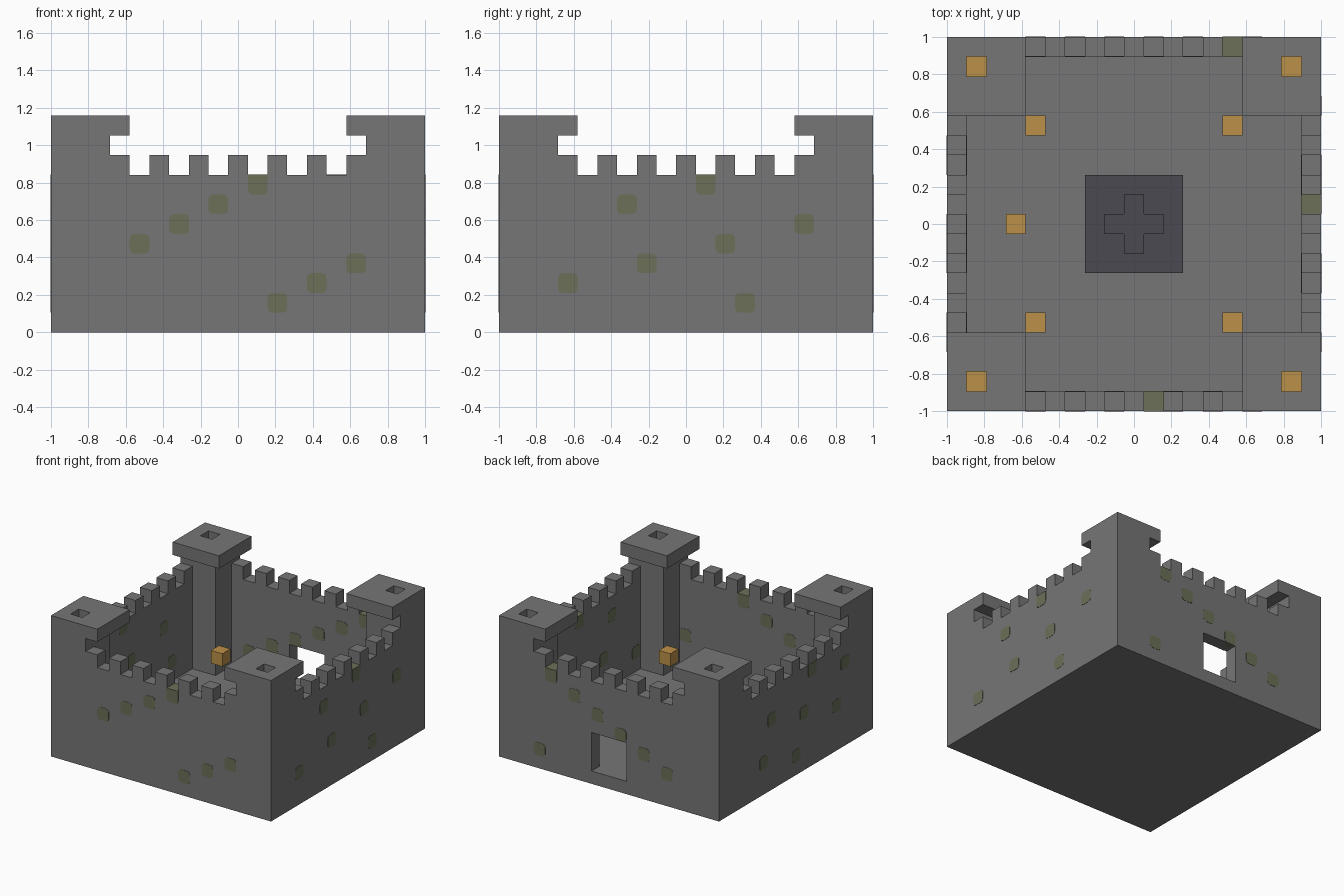
import bpy, bmesh
from mathutils import Vector

if "Cube" in bpy.data.objects:
    bpy.data.objects.remove(bpy.data.objects["Cube"], do_unlink=True)

N = 19            # blocks along each side
U = 2 / N         # size of one block
EPS = 0.02        # relief of the moss plates, in blocks


def material(name, color):
    m = bpy.data.materials.new(name)
    m.use_nodes = True
    m.diffuse_color = (*color, 1)
    bsdf = m.node_tree.nodes["Principled BSDF"]
    bsdf.inputs["Base Color"].default_value = (*color, 1)
    bsdf.inputs["Roughness"].default_value = 0.9
    return m


STONE = material("stone grey", (0.18, 0.18, 0.18))
MOSS = material("moss green", (0.145, 0.16, 0.095))
LAMP = material("lamp orange", (0.5, 0.28, 0.065))
DARK = material("dark slate", (0.068, 0.068, 0.082))


def add_box(bm, lo, hi):
    """Box between two corners given in block coordinates."""
    verts = bmesh.ops.create_cube(bm, size=1)["verts"]
    lo, hi = Vector(lo), Vector(hi)
    for v in verts:
        p = (lo + hi) / 2 + v.co * (hi - lo)
        v.co = Vector((p.x - N / 2, p.y - N / 2, p.z)) * U
    return verts


def finish(name, bm, mat):
    bmesh.ops.recalc_face_normals(bm, faces=bm.faces)
    mesh = bpy.data.meshes.new(name)
    bm.to_mesh(mesh)
    bm.free()
    mesh.materials.append(mat)
    obj = bpy.data.objects.new(name, mesh)
    bpy.context.collection.objects.link(obj)


def build(name, boxes, mat):
    bm = bmesh.new()
    for lo, hi in boxes:
        add_box(bm, lo, hi)
    finish(name, bm, mat)


def on_wall(side, a0, a1, z0, z1, pad=0):
    """Box along one wall: a is the distance along it."""
    far = N - 1 if side in ("back", "left") else 0
    d0, d1 = far - pad, far + 1 + pad
    if side in ("front", "back"):
        return (a0, d0, z0), (a1, d1, z1)
    return (d0, a0, z0), (d1, a1, z1)


# Courtyard floor
build("floor", [((0, 0, 0), (N, N, 1))], STONE)

# Walls with battlements; the back wall has the gateway
for side in ("front", "back", "left", "right"):
    if side == "back":
        parts = [(3, 8, 1, 8), (11, 16, 1, 8), (8, 11, 4, 8)]
    else:
        parts = [(3, 16, 1, 8)]
    parts += [(i, i + 1, 8, 9) for i in range(3, 16, 2)]
    build(side + "_wall", [on_wall(side, *p) for p in parts], STONE)


# Moss patches showing on both faces of the walls
def moss(side):
    bm = bmesh.new()
    depth_axis = 1 if side in ("front", "back") else 0
    far = N - 1 if side in ("back", "left") else 0
    for a in range(3, 16):
        for z in range(1, 8):
            x, y = (a, far) if depth_axis == 1 else (far, a)
            if (6 * y - x + 2 * z) % 13 != 4:
                continue
            top = z + 1 + (EPS if z == 7 else 0)
            verts = add_box(bm, *on_wall(side, a, a + 1, z, top, EPS))
            edges = {e for v in verts for e in v.link_edges}
            # round the corners, except along the wall top
            soft = [e for e in edges
                    if abs((e.verts[0].co - e.verts[1].co)[depth_axis]) > U / 2
                    and e.verts[0].co.z < 8 * U]
            bmesh.ops.bevel(bm, geom=soft, offset=0.024, segments=2,
                            profile=0.5, affect="EDGES")
    finish(side + "_moss", bm, MOSS)


for side in ("front", "back", "left", "right"):
    moss(side)


# Corner towers: hollow shaft with an overhanging cap
def frame(n, z0, z1, flip_x, flip_y):
    boxes = []
    for x0, y0, x1, y1 in ((0, 0, n, 1), (0, 2, n, n), (0, 1, 1, 2), (2, 1, n, 2)):
        if flip_x:
            x0, x1 = N - x1, N - x0
        if flip_y:
            y0, y1 = N - y1, N - y0
        boxes.append(((x0, y0, z0), (x1, y1, z1)))
    return boxes


def block(x, y, z):
    return [((x, y, z), (x + 1, y + 1, z + 1))]


for fx, xname in ((False, "right"), (True, "left")):
    for fy, yname in ((False, "front"), (True, "back")):
        corner = yname + "_" + xname
        build(corner + "_tower", frame(3, 1, 10, fx, fy), STONE)
        build(corner + "_tower_cap", frame(4, 10, 11, fx, fy), STONE)
        for i, place in ((1, "tower"), (4, "courtyard")):
            x = N - 1 - i if fx else i
            y = N - 1 - i if fy else i
            build(f"{corner}_{place}_lamp", block(x, y, 3), LAMP)

# Single lamp beside the right wall
build("side_lamp", block(3, 9, 1), LAMP)

# Stepped platform with a raised cross in the courtyard
build("platform", [((7, 7, 1), (12, 12, 2))], DARK)
build("platform_cross", [((8, 9, 2), (11, 10, 3)),
                         ((9, 8, 2), (10, 9, 3)),
                         ((9, 10, 2), (10, 11, 3))], DARK)
